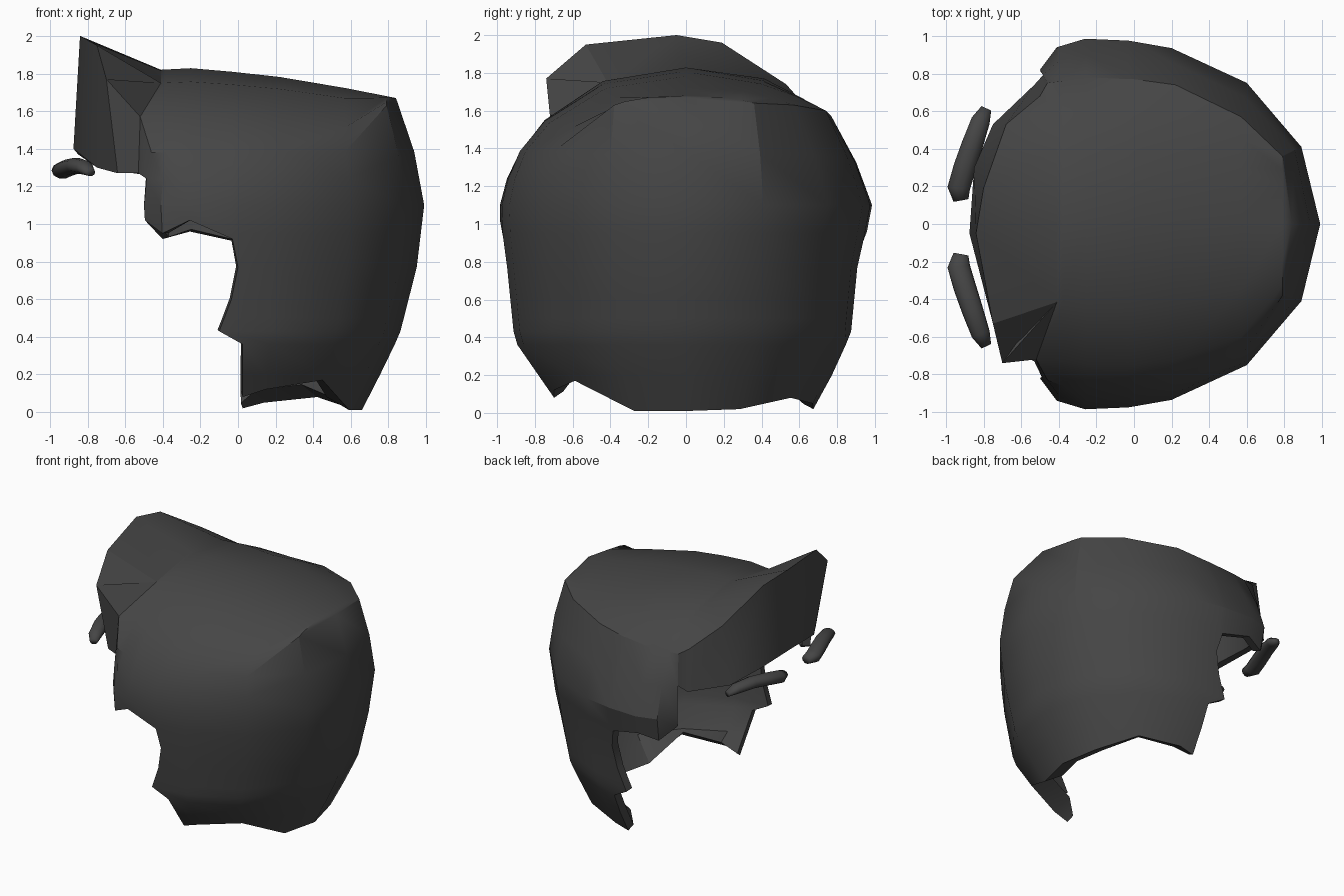
import bpy, bmesh, math
from mathutils import Vector

if "Cube" in bpy.data.objects:
    bpy.data.objects.remove(bpy.data.objects["Cube"])

charcoal = bpy.data.materials.new("charcoal")
charcoal.diffuse_color = (0.06, 0.06, 0.06, 1)
charcoal.use_nodes = True
charcoal.node_tree.nodes["Principled BSDF"].inputs["Base Color"].default_value = charcoal.diffuse_color


def table(pairs, v):
    """Linear lookup in a list of (key, value) sorted by key."""
    if v <= pairs[0][0]:
        return pairs[0][1]
    for (a, p), (b, q) in zip(pairs, pairs[1:]):
        if v <= b:
            return p + (q - p) * (v - a) / (b - a)
    return pairs[-1][1]


# how the outline narrows towards the bottom
TAPER_X = [(0, .66), (.27, .8), (.42, .87), (.77, .96), (1.1, 1)]
TAPER_L = [(0, .66), (.08, .72), (.36, .92), (.42, .94), (1, 1)]
TAPER_R = [(0, .68), (.08, .74), (.42, .9), (.77, .935), (1.1, 1)]
RIDGE = [(-.41, 1.82), (-.22, 1.83), (.33, 1.77), (.84, 1.67)]
LEVELS = [.95, .77, .6, .5, .43, .36, .2, 0]

# side columns, front to back: widest x, widest y, rim x
PLAN = [(-.5, .82, -.46), (-.41, .94, -.38), (-.26, .985, -.25), (-.03, .975, -.03),
        (0, .97, 0), (.2, .935, .22), (.6, .75, .57), (.89, .41, .79)]
# per side: bottom z, rim y, rim z
LEFT = [(1.02, .83, 1.38), (.95, .86, 1.38), (1.02, .88, 1.38), (.92, .88, 1.385),
        (.08, .88, 1.385), (.12, .85, 1.385), (.17, .7, 1.385), (.01, .38, 1.63)]
RIGHT = [(1.02, .75, 1.55), (.92, .76, 1.55), (.96, .78, 1.55), (.91, .77, 1.57),
         (.02, .77, 1.57), (.05, .74, 1.6), (.08, .57, 1.63), (.02, .36, 1.64)]

bm = bmesh.new()


def face(*vs):
    vs = list(dict.fromkeys(vs))
    if len(vs) > 2:
        bm.faces.new(vs)


def column(x, y, bottom, rim, tooth=False):
    """Vertical strand from the rim down to its own bottom height."""
    out = []
    for t in (1, .5, 0):
        k = t ** (1.3 if y > .5 else 1.5)
        out.append(bm.verts.new((x + (rim[0] - x) * k, y + (rim[1] - y) * k,
                                 1.1 + (rim[2] - 1.1) * t)))
    last = False
    for z in LEVELS:
        if last:
            out.append(out[-1])
            continue
        last = z <= bottom
        z = max(z, bottom)
        sy = table(TAPER_L if y < 0 else TAPER_R, z)
        dx = table([(.36, .025), (.43, -.1), (.69, 0)], z) if tooth else 0
        out.append(bm.verts.new((x * table(TAPER_X, z) + dx, y * sy, z)))
    return out


def side(rows, sign):
    return [column(x, sign * y, b, (rx, sign * ry, rz), i == 4)
            for i, ((x, y, rx), (b, ry, rz)) in enumerate(zip(PLAN, rows))]


# side and back shell
left, right = side(LEFT, -1), side(RIGHT, 1)
tip = column(.99, 0, .01, (.84, 0, 1.67))
ring = left + [tip] + right[::-1]
drop = [b for b, _, _ in LEFT] + [.02] + [b for b, _, _ in RIGHT][::-1]
for i in range(len(ring) - 1):
    a, b = ring[i], ring[i + 1]
    for k in range(len(a) - 1):
        stuck = a[k] is a[k + 1] or b[k] is b[k + 1]
        if stuck and abs(drop[i] - drop[i + 1]) > .3:
            continue
        face(a[k], a[k + 1], b[k + 1], b[k])

# crown, arched from the left rim to the right rim
stations = []
for i, (L, R) in enumerate(zip(left, right)):
    l, r = L[0].co, R[0].co
    x = -.41 if i == 0 else l.x
    top = table(RIDGE, x)
    row = [L[0]]
    for end, f, h in ((l, .85, .38), (l, .5, .84), (l, 0, 1), (r, .53, .79), (r, .8, .4)):
        row.append(bm.verts.new((x, end.y * f, end.z + (top - end.z) * h)))
    stations.append(row + [R[0]])
stations[0][1].co = (-.52, -.72, 1.57)
for a, b in zip(stations, stations[1:]):
    for k in range(6):
        face(a[k], b[k], b[k + 1], a[k + 1])
for k in range(6):
    face(stations[-1][k], tip[0], stations[-1][k + 1])

# swept up fringe, sharing its left corner with the crown
TOP = [(-.7, -.74, 1.77), (-.75, -.53, 1.95), (-.84, -.05, 2),
       (-.8, .19, 1.96), (-.68, .53, 1.74), (-.5, .68, 1.57)]
LOW = [(-.53, -.73, 1.27), (-.64, -.68, 1.27), (-.75, -.5, 1.3), (-.875, -.05, 1.4),
       (-.85, .3, 1.37), (-.75, .53, 1.3), (-.53, .74, 1.27)]
crown = stations[0]
tops = [crown[1]] + [bm.verts.new(p) for p in TOP]
lows = [bm.verts.new(p) for p in LOW]
for k in range(6):
    if k:
        face(crown[k], crown[k + 1], tops[k + 1], tops[k])
    face(tops[k], tops[k + 1], lows[k + 1], lows[k])
face(crown[1], crown[2], tops[1])
face(tops[0], lows[0], left[0][1], left[0][0])
face(tops[6], right[0][0], right[0][1], lows[6])

bmesh.ops.recalc_face_normals(bm, faces=bm.faces)
bm.normal_update()
if max(bm.faces, key=lambda f: f.calc_center_median().x).normal.x < 0:
    bmesh.ops.reverse_faces(bm, faces=bm.faces)
mesh = bpy.data.meshes.new("hair_shell")
bm.to_mesh(mesh)
bm.free()
mesh.materials.append(charcoal)
hair = bpy.data.objects.new("hair_shell", mesh)
bpy.context.collection.objects.link(hair)
bpy.context.view_layer.objects.active = hair
hair.select_set(True)

# thin wall with a thicker lip along the lower back edge
depth = hair.vertex_groups.new(name="depth")
for v in mesh.vertices:
    lip = v.co.z < .19 and v.co.x > .1
    depth.add([v.index], 1 if lip else .4, 'REPLACE')
thick = hair.modifiers.new("thickness", 'SOLIDIFY')
thick.thickness, thick.offset, thick.vertex_group = .15, -1, "depth"
bpy.ops.object.modifier_apply(modifier=thick.name)
bpy.ops.object.shade_smooth_by_angle(angle=math.radians(28))


# eyebrows: tapered arched tubes
def eyebrow(name, sign):
    path = [(-.92, .125, 1.28, .04), (-.932, .19, 1.285, .06), (-.9, .3, 1.3, .06),
            (-.86, .42, 1.31, .057), (-.815, .55, 1.3, .05), (-.785, .615, 1.275, .028)]
    if sign < 0:
        path = [(x, y + .035, z, r) for x, y, z, r in path]
    b = bmesh.new()
    rings = []
    for i, (x, y, z, r) in enumerate(path):
        p = Vector(path[max(i - 1, 0)][:3])
        q = Vector(path[min(i + 1, 5)][:3])
        across = (q - p).cross(Vector((0, 0, 1))).normalized()
        rings.append([b.verts.new((x + across.x * r * math.cos(a),
                                   sign * (y + across.y * r * math.cos(a)),
                                   z + r * .75 * math.sin(a)))
                      for a in (j * math.tau / 10 for j in range(10))])
    for a, c in zip(rings, rings[1:]):
        for j in range(10):
            b.faces.new((a[j], a[j - 1], c[j - 1], c[j]))
    b.faces.new(rings[0])
    b.faces.new(rings[-1])
    bmesh.ops.recalc_face_normals(b, faces=b.faces)
    me = bpy.data.meshes.new(name)
    b.to_mesh(me)
    b.free()
    me.materials.append(charcoal)
    me.shade_smooth()
    bpy.context.collection.objects.link(bpy.data.objects.new(name, me))


eyebrow("eyebrow_left", -1)
eyebrow("eyebrow_right", 1)
